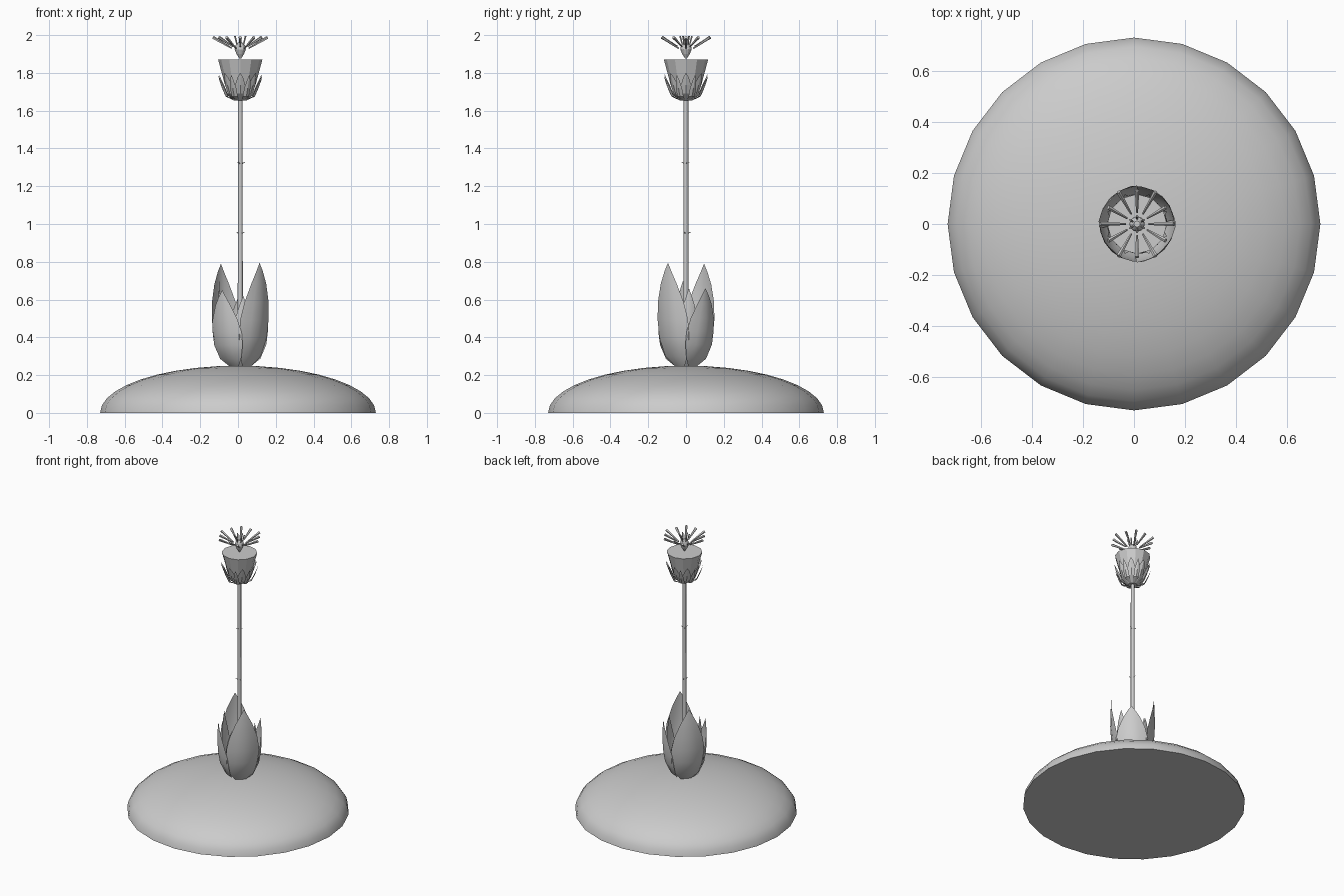
import bpy, bmesh, math
from mathutils import Vector, Matrix

cube = bpy.data.objects.get("Cube")
if cube:
    bpy.data.objects.remove(cube)

grey = bpy.data.materials.new("plain grey")
grey.use_nodes = True
COLOUR = (0.6, 0.6, 0.6, 1)
grey.diffuse_color = COLOUR
grey.node_tree.nodes["Principled BSDF"].inputs["Base Color"].default_value = COLOUR

AXIS = Vector((0.012, 0, 0))  # the plant stands slightly off centre


def finish(name, bm, smooth=None):
    mesh = bpy.data.meshes.new(name)
    bm.to_mesh(mesh)
    bm.free()
    mesh.materials.append(grey)
    obj = bpy.data.objects.new(name, mesh)
    bpy.context.collection.objects.link(obj)
    if smooth:
        bpy.ops.object.select_all(action="DESELECT")
        obj.select_set(True)
        bpy.context.view_layer.objects.active = obj
        bpy.ops.object.shade_smooth_by_angle(angle=math.radians(smooth))
    return obj


def lathe(name, profile, sides, centre=Vector(), smooth=None):
    """Closed solid turned from (radius, height) pairs, bottom to top."""
    bm = bmesh.new()
    rings = []
    for r, z in profile:
        angles = [math.tau * i / sides for i in range(sides)]
        rings.append([bm.verts.new(centre + Vector((r * math.cos(a), r * math.sin(a), z)))
                      for a in angles])
    for low, high in zip(rings, rings[1:]):
        for i in range(sides):
            j = (i + 1) % sides
            bm.faces.new((low[i], low[j], high[j], high[i]))
    bm.faces.new(rings[0][::-1])
    bm.faces.new(rings[-1])
    return finish(name, bm, smooth)


def blade(bm, azimuth, spine, half_width, cup, columns=4):
    """Cupped pointed leaf; spine rows are (radius, height, relative width)."""
    turn = Matrix.Rotation(math.radians(azimuth), 3, "Z")
    rows = []
    for r, z, w in spine:
        row = []
        for i in range(columns + 1):
            u = (2 * i / columns - 1) * w
            row.append(bm.verts.new(AXIS + turn @ Vector((r - cup * u * u, u * half_width, z))))
        rows.append(row)
    for low, high in zip(rows, rows[1:]):
        for i in range(columns):
            bm.faces.new((low[i], low[i + 1], high[i + 1], high[i]))
    bmesh.ops.remove_doubles(bm, verts=bm.verts, dist=0.0004)


def spike(bm, start, end, r1, r2, sides=5):
    way = end - start
    place = Matrix.Translation((start + end) / 2) @ way.to_track_quat("Z", "Y").to_matrix().to_4x4()
    bmesh.ops.create_cone(bm, cap_ends=True, segments=sides, radius1=r1, radius2=r2,
                          depth=way.length, matrix=place)


def polar(degrees, r, z):
    a = math.radians(degrees)
    return AXIS + Vector((r * math.cos(a), r * math.sin(a), z))


# Domed ground mound
steps = 10
dome = [(0.73 * math.cos(t * math.pi / 2 / steps), 0.25 * math.sin(t * math.pi / 2 / steps))
        for t in range(steps)] + [(0.01, 0.25)]
lathe("ground_mound", dome, 24, smooth=50)

# Stem with small thorns
lathe("stem", [(0.014, 0.24), (0.013, 0.9), (0.012, 1.67)], 8, AXIS, smooth=50)
bm = bmesh.new()
for z in (0.95, 1.32):
    for k in range(3):
        a = 120 * k + 100 * z
        spike(bm, polar(a, 0.008, z), polar(a, 0.027, z + 0.008), 0.004, 0.0005, 4)
finish("thorns", bm)

# Broad outer leaves: azimuth, tip height, half width
SPINE = [(0.05, 0, 0.3), (0.095, 0.1, 0.72), (0.13, 0.28, 0.98), (0.142, 0.45, 1),
         (0.147, 0.62, 0.85), (0.145, 0.8, 0.52), (0.142, 0.92, 0.22), (0.14, 1, 0.001)]
OUTER = [(-43, 0.795, 0.11), (47, 0.66, 0.105), (137, 0.79, 0.11), (227, 0.65, 0.105)]
bm = bmesh.new()
for az, tip, width in OUTER:
    blade(bm, az, [(r, 0.245 + t * (tip - 0.245), w) for r, t, w in SPINE], width, 0.04)
finish("outer_leaves", bm, smooth=40)

# Narrow inner leaves between the broad ones
bm = bmesh.new()
for k in range(4):
    tip = (0.66, 0.6, 0.7, 0.62)[k]
    blade(bm, 90 * k + 8, [(r * 0.8, 0.245 + t * (tip - 0.245), w) for r, t, w in SPINE],
          0.055, 0.02)
finish("inner_leaves", bm, smooth=40)

# Flower cup with two rings of sepals
lathe("flower_cup", [(0.03, 1.655), (0.062, 1.68), (0.082, 1.74), (0.117, 1.87)], 12, AXIS)
bm = bmesh.new()
for k in range(8):
    blade(bm, 45 * k, [(0.035, 1.655, 0.35), (0.077, 1.69, 0.9), (0.095, 1.735, 0.9),
                       (0.108, 1.775, 0.5), (0.116, 1.8, 0.01)], 0.03, 0.012, 2)
    blade(bm, 45 * k + 22.5, [(0.035, 1.655, 0.4), (0.083, 1.675, 0.8), (0.104, 1.72, 0.8),
                              (0.118, 1.76, 0.45), (0.126, 1.79, 0.01)], 0.022, 0.01, 2)
finish("sepals", bm)

# Floating flower heart with radiating stamens
lathe("flower_heart", [(0.004, 1.875), (0.02, 1.9), (0.03, 1.925), (0.026, 1.945),
                       (0.012, 1.96)], 12, AXIS)
bm = bmesh.new()
for k in range(12):
    a = 30 * k
    high = k % 2
    spike(bm, polar(a, 0.045, 1.93 + 0.01 * high), polar(a, 0.145 - 0.015 * high, 1.988),
          0.004, 0.009)
    if high:
        spike(bm, polar(a, 0.014, 1.93), polar(a, 0.032, 1.995), 0.003, 0.005)
finish("stamens", bm)
